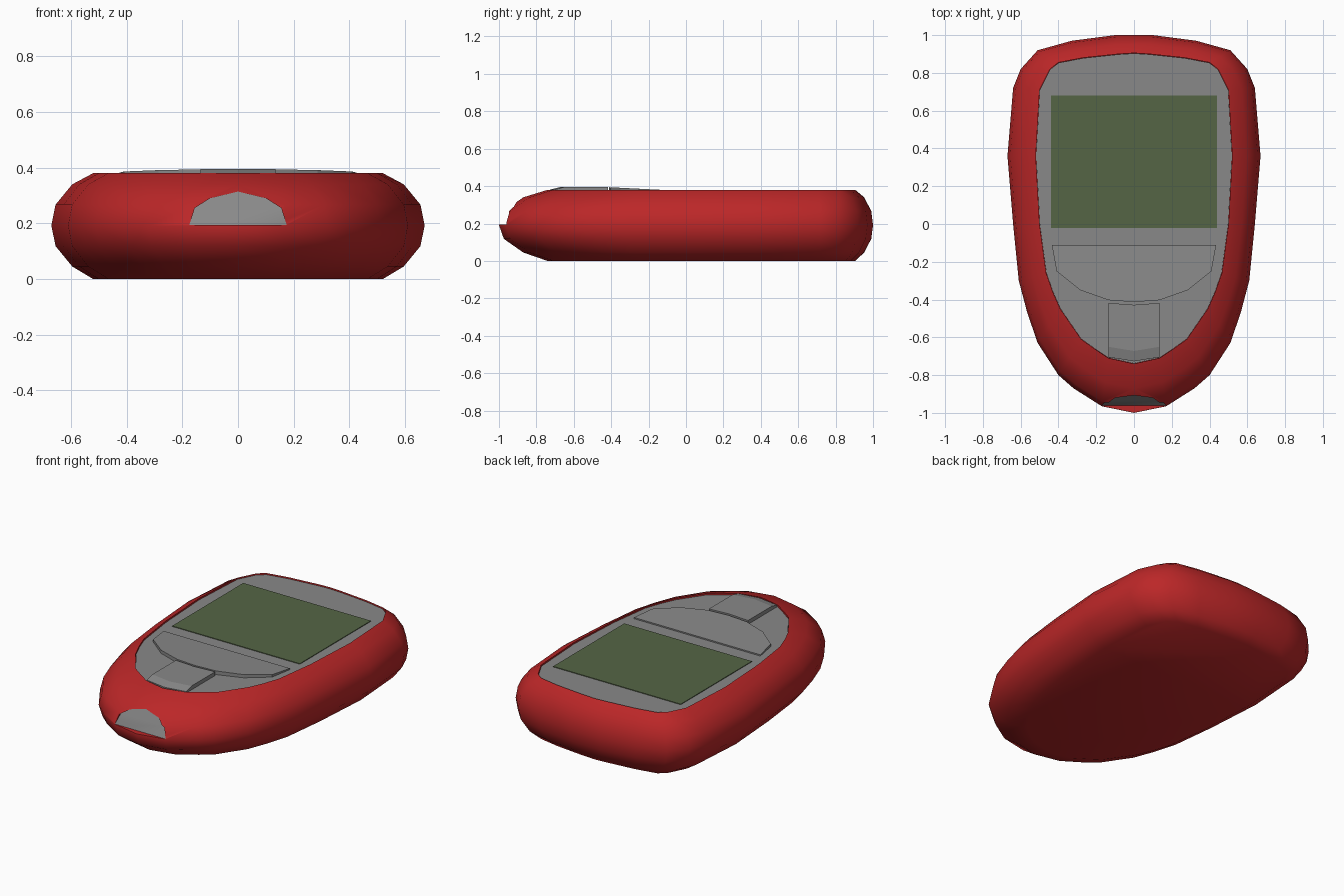
import bpy, bmesh, math

if "Cube" in bpy.data.objects:
    bpy.data.objects.remove(bpy.data.objects["Cube"])


def material(name, rgb):
    m = bpy.data.materials.new(name)
    m.diffuse_color = (*rgb, 1)
    m.use_nodes = True
    m.node_tree.nodes["Principled BSDF"].inputs["Base Color"].default_value = m.diffuse_color
    return m


RED = material("red shell", (0.50, 0.020, 0.021))
GREY = material("grey panel", (0.25, 0.25, 0.25))
GREEN = material("green screen", (0.09, 0.13, 0.06))


def mirrored(half):
    """Close a right-hand half outline (first and last point on x = 0)."""
    return half + [(-x, y) for x, y in reversed(half[1:-1])]


def loft(name, rings, mats):
    """Skin a stack of equal-length rings and cap both ends."""
    bm = bmesh.new()
    vs = [[bm.verts.new(p) for p in r] for r in rings]
    n = len(rings[0])
    for a, b in zip(vs, vs[1:]):
        for i in range(n):
            j = (i + 1) % n
            bm.faces.new((a[i], a[j], b[j], b[i]))
    bm.faces.new(vs[0])
    bm.faces.new(vs[-1])
    bmesh.ops.recalc_face_normals(bm, faces=bm.faces)
    me = bpy.data.meshes.new(name)
    bm.to_mesh(me)
    bm.free()
    ob = bpy.data.objects.new(name, me)
    bpy.context.collection.objects.link(ob)
    for m in mats:
        me.materials.append(m)
    return ob


def prism(name, pts, low, top, mat):
    """Vertical prism whose top height is a function of y."""
    return loft(name, [[(x, y, low) for x, y in pts],
                       [(x, y, top(y)) for x, y in pts]], [mat])


def activate(ob):
    bpy.ops.object.select_all(action='DESELECT')
    ob.select_set(True)
    bpy.context.view_layer.objects.active = ob


# Widest outline and flat-top outline of the shell
outer = mirrored([(0, 1), (.1, 1), (.33, .97), (.51, .92), (.6, .82), (.64, .72),
                  (.67, .36), (.64, 0), (.61, -.3), (.565, -.47), (.51, -.63),
                  (.4, -.8), (.32, -.87), (.17, -.965), (0, -1)])
inner = mirrored([(0, .905), (.08, .90), (.27, .88), (.40, .855), (.445, .82), (.5, .71),
                  (.52, .36), (.5, 0), (.465, -.26), (.43, -.36), (.39, -.45),
                  (.28, -.61), (.21, -.66), (.135, -.71), (0, -.74)])


def ring(f, z):
    return [(a + (c - a) * f, b + (d - b) * f, z)
            for (a, b), (c, d) in zip(outer, inner)]


# Rounded shell with a shallow recess in the top
shell = loft("shell", [ring(f, z) for f, z in
                       ((1, 0), (.5, .045), (.1, .118), (0, .192), (.1, .267),
                        (.5, .34), (1, .38), (1.001, .36))], [RED, GREY])

# Test strip port: arched notch with a sloping grey back
arch = [(-.175, .194), (-.155, .255), (-.1, .29), (0, .314),
        (.1, .29), (.155, .255), (.175, .194)]
cutter = loft("port_cutter", [[(x, -1.2, z) for x, z in arch],
                              [(x, -.962 + (z - .194) * .5, z) for x, z in arch]],
              [RED, GREY])
for p in cutter.data.polygons:
    p.material_index = int(p.normal.y > .5)
cutter.hide_render = True
cut = shell.modifiers.new("port", 'BOOLEAN')
cut.operation = 'DIFFERENCE'
cut.solver = 'EXACT'
cut.object = cutter
activate(shell)
bpy.ops.object.modifier_apply(modifier="port")
bpy.data.objects.remove(cutter)
bpy.ops.object.shade_smooth_by_angle(angle=math.radians(50))

# Face panel sunk just below the rim
prism("face_panel", [(x * .998, y * .998) for x, y in inner], .355, lambda y: .371, GREY)

# Display
prism("screen", [(-.44, -.02), (.44, -.02), (.44, .68), (-.44, .68)],
      .370, lambda y: .375, GREEN)

# Wide key, rising towards the front
key = mirrored([(0, -.11), (.435, -.11), (.41, -.25), (.285, -.35), (.135, -.403), (0, -.413)])
prism("wide_key", key, .365, lambda y: .379 + (-.11 - y) * .05, GREY)

# Centre button with a sloping front end
side = [(-.418, .365), (-.418, .395), (-.65, .395), (-.705, .381), (-.705, .365)]
loft("centre_button", [[(x, y - (.022 if x == 0 and y < -.6 else .01 if x == 0 else 0), z)
                        for y, z in side] for x in (-.135, 0, .135)], [GREY])
